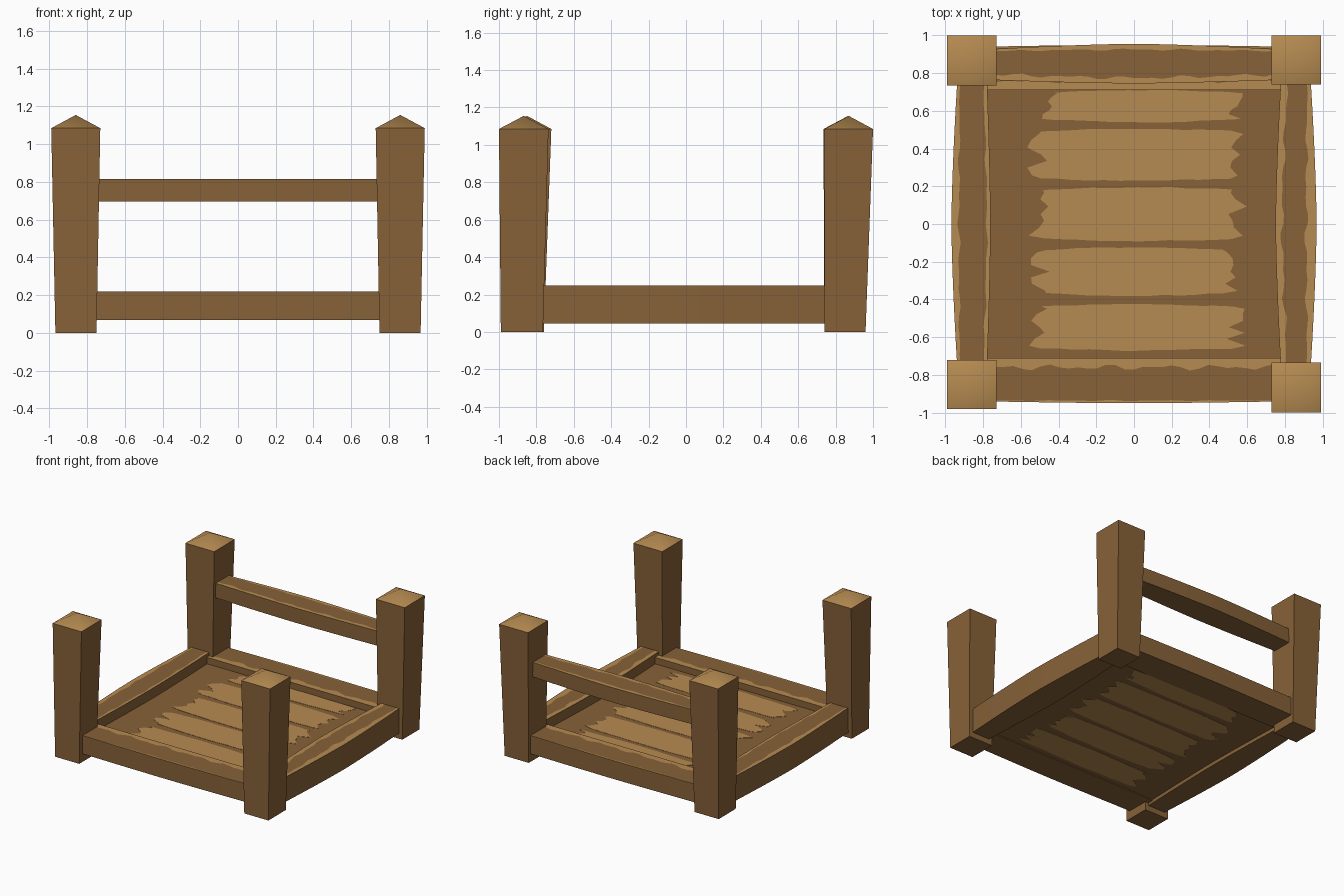
import bpy, bmesh, math, random

if "Cube" in bpy.data.objects:
    bpy.data.objects.remove(bpy.data.objects["Cube"])

random.seed(4)


def material(name, rgb):
    m = bpy.data.materials.new(name)
    m.diffuse_color = (*rgb, 1)
    m.use_nodes = True
    m.node_tree.nodes["Principled BSDF"].inputs["Base Color"].default_value = m.diffuse_color
    return m


DARK = material("dark wood", (0.242, 0.122, 0.040))
LIGHT = material("light worn wood", (0.470, 0.260, 0.083))


def make(name, verts, faces, mats):
    """Mesh object from points and faces; mats gives 0 dark / 1 light per face."""
    me = bpy.data.meshes.new(name)
    me.from_pydata(verts, [], faces)
    me.materials.append(DARK)
    me.materials.append(LIGHT)
    for p, i in zip(me.polygons, mats):
        p.material_index = i
    bm = bmesh.new()
    bm.from_mesh(me)
    bmesh.ops.recalc_face_normals(bm, faces=bm.faces)
    bm.to_mesh(me)
    bm.free()
    ob = bpy.data.objects.new(name, me)
    bpy.context.collection.objects.link(ob)
    bpy.context.view_layer.objects.active = ob
    bpy.ops.object.select_all(action='DESELECT')
    ob.select_set(True)
    bpy.ops.object.shade_smooth_by_angle(angle=math.radians(45))
    return ob


# Corner posts: tapered square shafts with a low light pyramid on top
def post(name, side, foot_y, top_y):
    def ring(x0, x1, ys, z):
        return [(side * x0, ys[0], z), (side * x1, ys[0], z),
                (side * x1, ys[1], z), (side * x0, ys[1], z)]
    v = ring(0.75, 0.968, foot_y, 0) + ring(0.73, 0.99, top_y, 1.085)
    v.append((side * 0.86, sum(top_y) / 2, 1.155))
    f = [(0, 1, 2, 3)]
    f += [(i, (i + 1) % 4, 4 + (i + 1) % 4, 4 + i) for i in range(4)]
    f += [(4 + i, 4 + (i + 1) % 4, 8) for i in range(4)]
    make(name, v, f, [0] * 5 + [1] * 4)


post("front_left_post", -1, (-0.98, -0.76), (-0.98, -0.72))
post("front_right_post", 1, (-0.99, -0.765), (-1.0, -0.735))
post("back_left_post", -1, (0.74, 0.96), (0.735, 1.0))
post("back_right_post", 1, (0.74, 0.96), (0.74, 1.0))


# Rails: bowed beams whose top has a dark band between two worn light edges
def rail(name, axis, side, inner, outer, z0, z1, bow_in, bow_out, worn_in, worn_out):
    n, half = 32, 0.79
    ph = random.uniform(0, 6)
    v, f, m = [], [], []
    for k in range(n + 1):
        t = -1 + 2 * k / n
        b = 1 - abs(t) ** 1.5
        a, c = inner - bow_in * b, outer + bow_out * b
        wave = 0.5 * math.sin(17 * t + ph) + 0.5 * math.sin(29 * t + 2 * ph)
        s0 = a + worn_in * (1 + 0.35 * wave)
        s1 = c - worn_out * (0.3 + 0.7 * b) * (1 - 0.25 * wave)
        for w, z in ((a, z0), (a, z1), (s0, z1), (s1, z1), (c, z1), (c, z0)):
            p = (t * half, side * w, z)
            v.append(p if axis == 'x' else (p[1], p[0], z))
    for k in range(n):
        for j in range(6):
            a, b = k * 6 + j, k * 6 + (j + 1) % 6
            f.append((a, b, b + 6, a + 6))
            m.append(1 if j in (1, 3) else 0)
    f += [tuple(range(6)), tuple(range(n * 6, n * 6 + 6))]
    make(name, v, f, m + [0, 0])


rail("front_rail", 'x', -1, 0.71, 0.94, 0.068, 0.218, 0, 0.01, 0.05, 0.014)
rail("back_lower_rail", 'x', 1, 0.71, 0.94, 0.068, 0.218, 0, 0.01, 0.05, 0.014)
rail("back_upper_rail", 'x', 1, 0.765, 0.925, 0.695, 0.815, 0.02, 0.03, 0.03, 0.03)
rail("left_rail", 'y', -1, 0.78, 0.935, 0.045, 0.247, 0.02, 0.033, 0.02, 0.04)
rail("right_rail", 'y', 1, 0.78, 0.935, 0.045, 0.247, 0.03, 0.033, 0.035, 0.055)

# Floor board between the rails
FX, FY, FZ0, FZ1 = 0.79, 0.73, 0.075, 0.165
fv = [(x, y, z) for z in (FZ0, FZ1)
      for x, y in ((-FX, -FY), (FX, -FY), (FX, FY), (-FX, FY))]
make("floor_board", fv,
     [(0, 1, 2, 3), (4, 5, 6, 7)] + [(i, (i + 1) % 4, 4 + (i + 1) % 4, 4 + i) for i in range(4)],
     [0] * 6)


# Worn light patches, one per plank, painted on both sides of the floor
def patch(name, y0, y1, x0, x1):
    h, cx = y1 - y0, (x0 + x1) / 2
    ends, edge = (0.1, 0.25, 0.38, 0.5, 0.64, 0.78, 0.9), 12

    def end(x, s):
        return [(x + s * random.uniform(-0.07, 0.04), y0 + h * e) for e in ends]
    def long_side(y, s):
        return [(cx + (x1 - x0 - 0.08) * (k / edge - 0.5),
                 y + s * (0.012 * math.cos(3.1 * (k / edge - 0.5)) - 0.012)
                 + random.uniform(-0.003, 0.003)) for k in range(edge + 1)]
    loop = long_side(y0, -1) + end(x1, 1) + long_side(y1, 1)[::-1] + end(x0, -1)[::-1]
    n = len(loop)
    for label, za, zb in (("top", FZ1 - 0.002, FZ1 + 0.002),
                          ("underside", FZ0 - 0.002, FZ0 + 0.002)):
        v = [(x, y, z) for z in (za, zb) for x, y in loop]
        f = [tuple(range(n)), tuple(range(n, 2 * n))]
        f += [(i, (i + 1) % n, n + (i + 1) % n, n + i) for i in range(n)]
        make(f"{name}_{label}", v, f, [1] * len(f))


for i, (y0, y1, x0, x1) in enumerate([(0.54, 0.71, -0.46, 0.55), (0.23, 0.505, -0.53, 0.55),
                                      (-0.09, 0.195, -0.52, 0.56), (-0.38, -0.125, -0.51, 0.51),
                                      (-0.67, -0.425, -0.53, 0.56)]):
    patch(f"worn_plank_{i + 1}", y0, y1, x0, x1)
